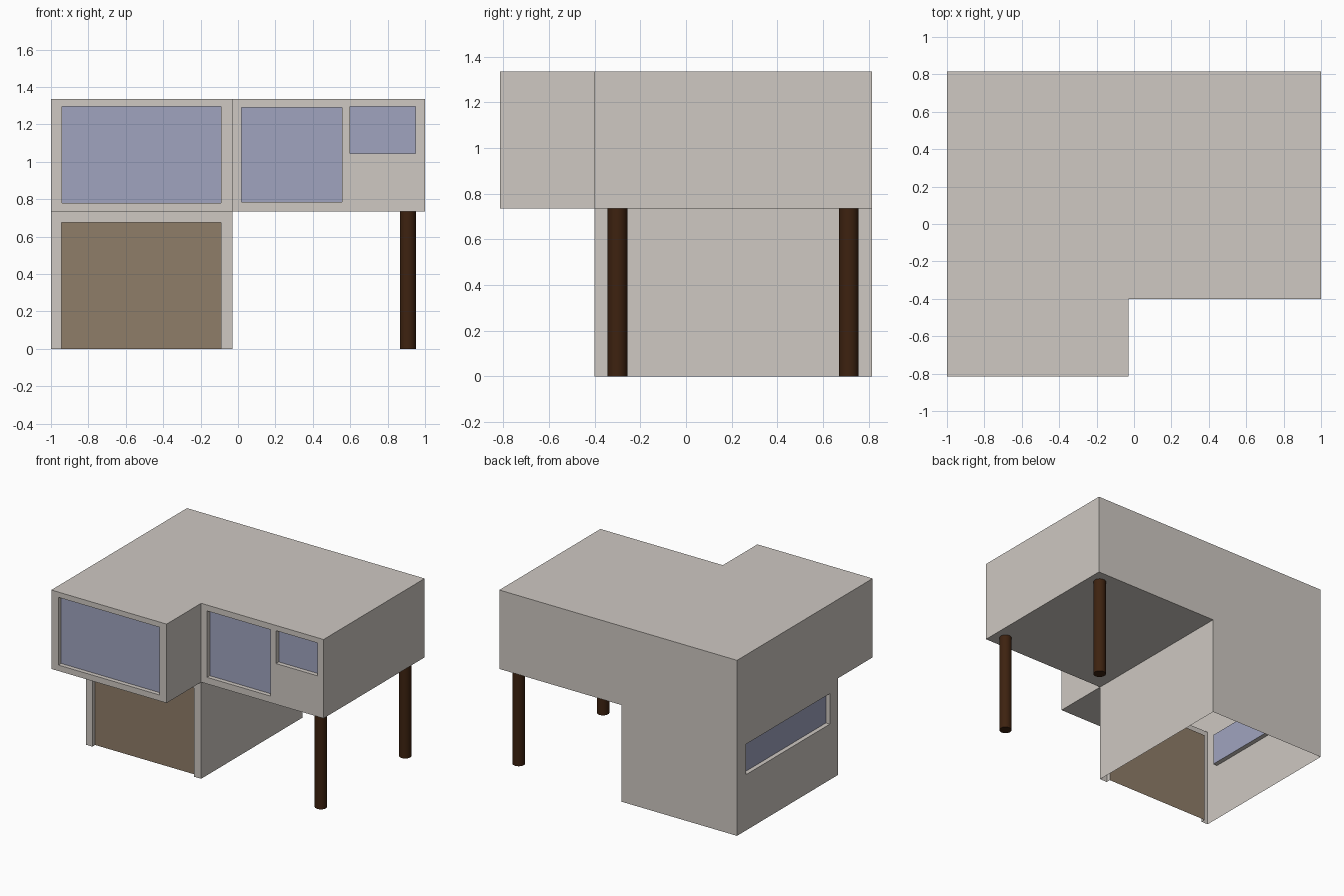
import bpy, bmesh, math
from mathutils import Vector

if "Cube" in bpy.data.objects:
    bpy.data.objects.remove(bpy.data.objects["Cube"])

def material(name, rgb):
    m = bpy.data.materials.new(name)
    m.diffuse_color = (*rgb, 1)
    m.use_nodes = True
    m.node_tree.nodes["Principled BSDF"].inputs["Base Color"].default_value = m.diffuse_color
    return m

plaster = material("warm grey plaster", (0.62, 0.58, 0.54))
glass = material("blue grey glass", (0.35, 0.37, 0.52))
door_brown = material("garage door brown", (0.275, 0.205, 0.14))
post_brown = material("dark brown timber", (0.047, 0.016, 0.005))

# Main dimensions
X0, X1, Y0, Y1 = -1.0, 1.0, -0.815, 0.815
XM, YM = -0.03, -0.40          # inner corner of the L shaped plan
ZF, ZT = 0.735, 1.335          # upper floor level, roof level
DEPTH = 0.033                  # recess of windows and door

shell = bmesh.new()

def quad(bm, pts, normal):
    f = bm.faces.new([bm.verts.new(p) for p in pts])
    f.normal_update()
    if f.normal.dot(normal) < 0:
        f.normal_flip()

def finish(bm, name, mat):
    me = bpy.data.meshes.new(name)
    bm.to_mesh(me)
    bm.free()
    me.materials.append(mat)
    ob = bpy.data.objects.new(name, me)
    bpy.context.collection.objects.link(ob)
    return ob

def panel(axis, pos, sign, rect, holes=(), voids=()):
    """Flat wall facing sign*axis. Rects are (u0, u1, v0, v1).
    Holes get a recess and a filler pane, voids are left out."""
    normal = Vector([sign if i == axis else 0 for i in range(3)])

    def P(u, v, d=0):
        c = [u, v]
        c.insert(axis, pos - sign * d)
        return Vector(c)

    gaps = [h[0] for h in holes] + list(voids)
    us = sorted({c for r in gaps + [rect] for c in r[:2]})
    vs = sorted({c for r in gaps + [rect] for c in r[2:]})
    for a, b in zip(us, us[1:]):
        for c, d in zip(vs, vs[1:]):
            u, v = (a + b) / 2, (c + d) / 2
            if not any(g[0] < u < g[1] and g[2] < v < g[3] for g in gaps):
                quad(shell, [P(a, c), P(b, c), P(b, d), P(a, d)], normal)
    for (a, b, c, d), name, mat in holes:
        ring = [(a, c), (b, c), (b, d), (a, d)]
        mid = P((a + b) / 2, (c + d) / 2)
        for i in range(4):
            p, q = ring[i], ring[(i + 1) % 4]
            if p[1] == q[1] == 0:      # no sill at ground level
                continue
            pts = [P(*p), P(*q), P(*q, DEPTH), P(*p, DEPTH)]
            quad(shell, pts, mid - (pts[0] + pts[1]) / 2)
        pane = bmesh.new()
        quad(pane, [P(*p, DEPTH) for p in ring], normal)
        finish(pane, name, mat)

# Front walls with windows and garage door
panel(1, Y0, -1, (X0, XM, ZF, ZT),
      [((-0.94, -0.09, 0.78, 1.295), "large_front_window", glass)])
panel(1, YM, -1, (XM, X1, ZF, ZT),
      [((0.02, 0.555, 0.785, 1.29), "middle_front_window", glass),
       ((0.60, 0.95, 1.045, 1.295), "small_front_window", glass)])
panel(1, YM, -1, (X0, XM, 0, ZF),
      [((-0.945, -0.09, 0, 0.675), "garage_door", door_brown)])
# Left wall with long window, back wall
panel(0, X0, -1, (Y0, Y1, 0, ZT),
      [((-0.30, 0.707, 0.424, 0.656), "long_side_window", glass)],
      [(Y0, YM, 0, ZF)])
panel(1, Y1, 1, (X0, X1, 0, ZT), voids=[(XM, X1, 0, ZF)])
# Right walls
panel(0, X1, 1, (YM, Y1, ZF, ZT))
panel(0, XM, 1, (Y0, YM, ZF, ZT))
panel(0, XM, 1, (YM, Y1, 0, ZF))
# Roof and overhang undersides
panel(2, ZT, 1, (X0, X1, Y0, Y1), voids=[(XM, X1, Y0, YM)])
panel(2, ZF, -1, (XM, X1, YM, Y1))
panel(2, ZF, -1, (X0, XM, Y0, YM))

bmesh.ops.remove_doubles(shell, verts=shell.verts, dist=0.0005)
bmesh.ops.dissolve_limit(shell, angle_limit=0.02, verts=shell.verts, edges=shell.edges)
finish(shell, "house_walls", plaster)

# Round posts under the overhang
for name, y in (("front_post", -0.30), ("back_post", 0.713)):
    bpy.ops.mesh.primitive_cylinder_add(vertices=32, radius=0.043, depth=ZF,
                                        location=(0.908, y, ZF / 2))
    ob = bpy.context.object
    ob.name = name
    ob.data.materials.append(post_brown)
    bpy.ops.object.shade_smooth_by_angle(angle=math.radians(30))
